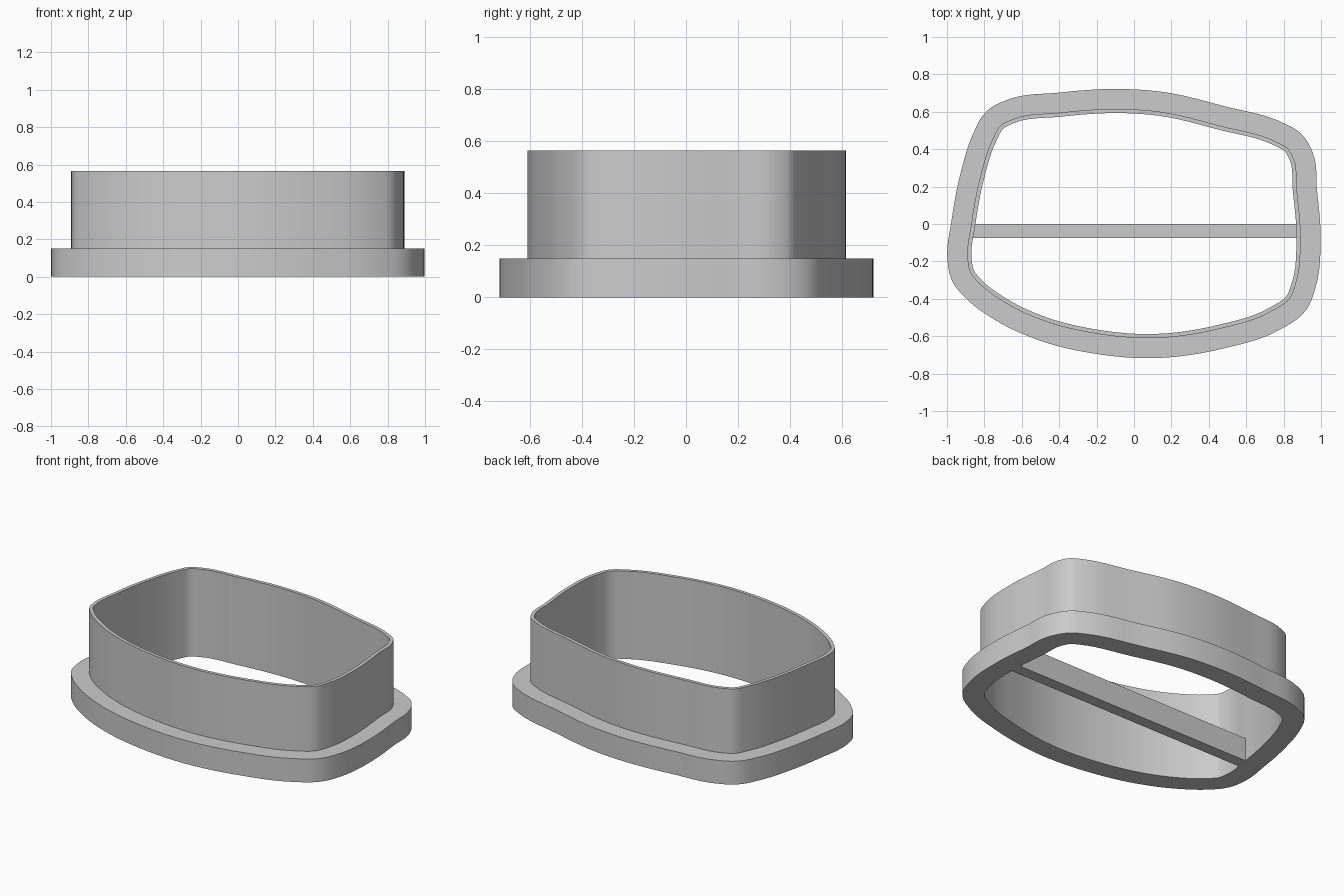
import bpy, bmesh, math
from mathutils import Vector
from mathutils.geometry import interpolate_bezier

cube = bpy.data.objects.get("Cube")
if cube:
    bpy.data.objects.remove(cube, do_unlink=True)

FLANGE_HEIGHT = 0.15
WALL_HEIGHT = 0.565
FLANGE_WIDTH = 0.107
WALL_THICKNESS = 0.022

# Outer outline of the upright wall, clockwise seen from above
OUTLINE = [
    (-.89, -.19), (-.87, 0), (-.825, .24), (-.755, .455), (-.715, .525),
    (-.65, .56), (-.4, .595), (-.07, .615), (.14, .6), (.46, .525),
    (.77, .435), (.82, .405), (.855, .345), (.87, .19), (.89, -.05),
    (.865, -.32), (.835, -.395), (.73, -.47), (.46, -.56), (.11, -.61),
    (-.21, -.585), (-.475, -.52), (-.69, -.42), (-.835, -.31), (-.875, -.26),
]


def smooth_loop(points, steps):
    """Closed smooth curve through the points."""
    pts = [Vector(p) for p in points]
    n = len(pts)
    tangents = []
    for i, p in enumerate(pts):
        before, after = p - pts[i - 1], pts[(i + 1) % n] - p
        # The shorter neighbour has more say, which keeps corners tight
        t = before / before.length_squared + after / after.length_squared
        tangents.append(t.normalized())
    loop = []
    for i, p in enumerate(pts):
        j = (i + 1) % n
        reach = (pts[j] - p).length / 3
        seg = interpolate_bezier(p, p + tangents[i] * reach,
                                 pts[j] - tangents[j] * reach, pts[j], steps + 1)
        loop += [Vector(s[:2]) for s in seg[:-1]]
    return loop


def offset_loop(loop, distance):
    """Move the loop outward along its own normals."""
    n = len(loop)
    result = []
    for i, p in enumerate(loop):
        along = (loop[(i + 1) % n] - loop[i - 1]).normalized()
        result.append(p + Vector((-along.y, along.x)) * distance)
    return result


def finish(bm, name, material):
    bmesh.ops.recalc_face_normals(bm, faces=bm.faces)
    mesh = bpy.data.meshes.new(name)
    bm.to_mesh(mesh)
    bm.free()
    mesh.materials.append(material)
    obj = bpy.data.objects.new(name, mesh)
    bpy.context.collection.objects.link(obj)
    return obj


grey = bpy.data.materials.new("light grey plastic")
grey.use_nodes = True
colour = (0.6, 0.6, 0.6, 1)
grey.diffuse_color = colour
grey.node_tree.nodes["Principled BSDF"].inputs["Base Color"].default_value = colour

# Wall and flange: one stepped section swept around the outline
section = [
    (-WALL_THICKNESS, 0), (FLANGE_WIDTH, 0), (FLANGE_WIDTH, FLANGE_HEIGHT),
    (0, FLANGE_HEIGHT), (0, WALL_HEIGHT), (-WALL_THICKNESS, WALL_HEIGHT),
]
outline = smooth_loop(OUTLINE, 6)
bm = bmesh.new()
rings = [[bm.verts.new((p.x, p.y, z)) for p in offset_loop(outline, d)]
         for d, z in section]
for k, ring in enumerate(rings):
    above = rings[(k + 1) % len(rings)]
    for i in range(len(ring)):
        j = (i + 1) % len(ring)
        bm.faces.new((ring[i], ring[j], above[j], above[i]))
body = finish(bm, "wall_and_flange", grey)
bpy.ops.object.select_all(action="DESELECT")
body.select_set(True)
bpy.context.view_layer.objects.active = body
bpy.ops.object.shade_smooth_by_angle(angle=math.radians(30))

# Bar across the opening, ending inside the wall
bm = bmesh.new()
bmesh.ops.create_cube(bm, size=1)
bmesh.ops.scale(bm, vec=(1.742, 0.075, FLANGE_HEIGHT), verts=bm.verts)
bmesh.ops.translate(bm, vec=(0.004, -0.0375, FLANGE_HEIGHT / 2), verts=bm.verts)
finish(bm, "cross_bar", grey)
